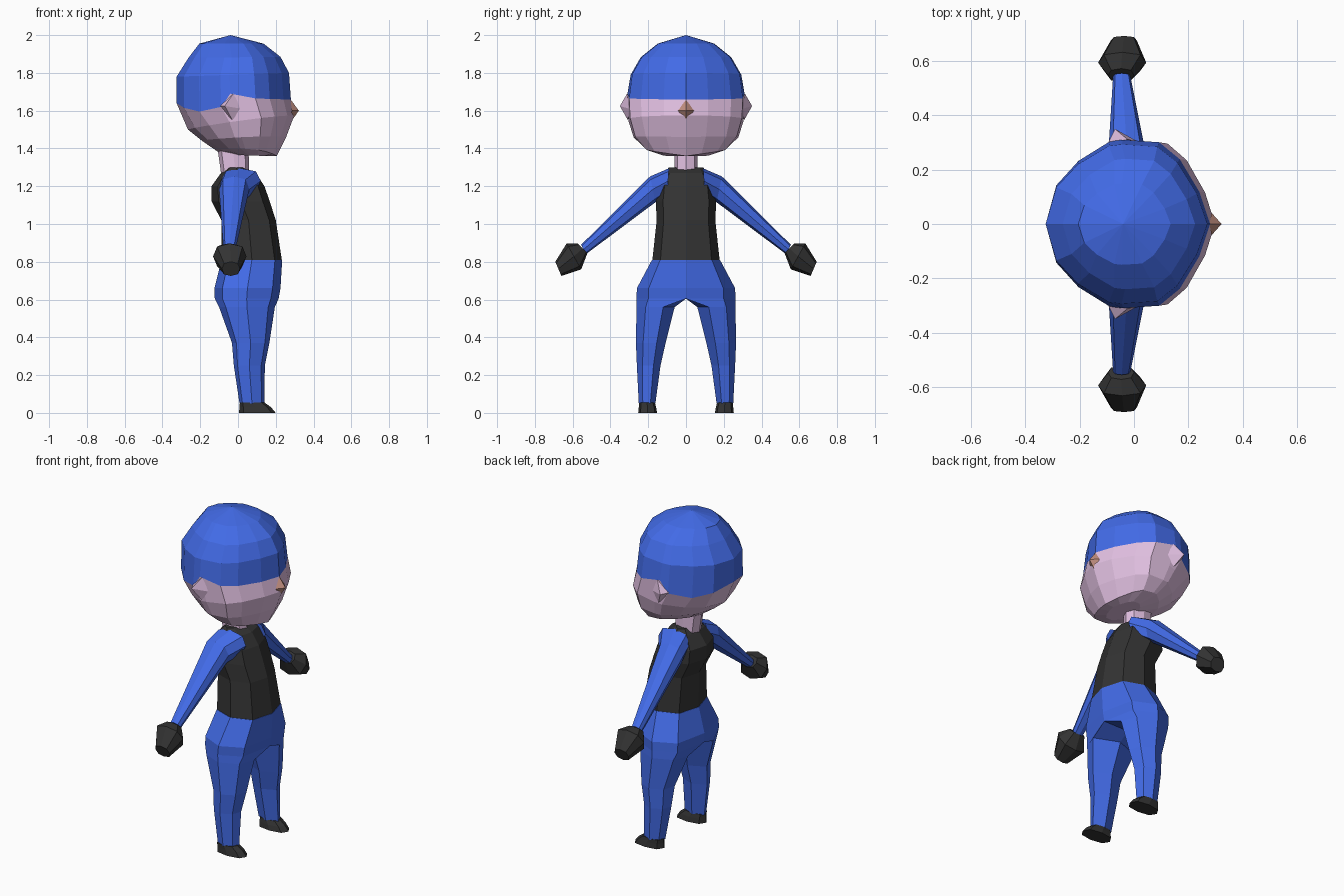
import bpy, bmesh

if "Cube" in bpy.data.objects:
    bpy.data.objects.remove(bpy.data.objects["Cube"])

def material(name, rgb):
    m = bpy.data.materials.new(name)
    m.diffuse_color = (*rgb, 1)
    m.use_nodes = True
    m.node_tree.nodes["Principled BSDF"].inputs["Base Color"].default_value = m.diffuse_color
    return m

BLUE = material("blue", (0.055, 0.147, 0.80))
BLACK = material("black", (0.033, 0.033, 0.033))
SKIN = material("skin", (0.76, 0.53, 0.76))
TAN = material("tan", (0.55, 0.28, 0.22))

def loft(name, rings, mat, cap_start=True, cap_end=True, mirror=False):
    """Skin rings of equal size; a ring of one point closes to a tip."""
    bm = bmesh.new()
    loops = [[bm.verts.new(p) for p in r] for r in rings]
    for a, b in zip(loops, loops[1:]):
        n = max(len(a), len(b))
        for i in range(n):
            j = (i + 1) % n
            if len(a) == 1:
                bm.faces.new((a[0], b[j], b[i]))
            elif len(b) == 1:
                bm.faces.new((a[i], a[j], b[0]))
            else:
                bm.faces.new((a[i], a[j], b[j], b[i]))
    if cap_start and len(loops[0]) > 2:
        bm.faces.new(loops[0][::-1])
    if cap_end and len(loops[-1]) > 2:
        bm.faces.new(loops[-1])
    bmesh.ops.recalc_face_normals(bm, faces=bm.faces[:])
    me = bpy.data.meshes.new(name)
    bm.to_mesh(me)
    bm.free()
    me.materials.append(mat)
    ob = bpy.data.objects.new(name, me)
    bpy.context.collection.objects.link(ob)
    if mirror:
        md = ob.modifiers.new("mirror", "MIRROR")
        md.use_axis = (False, True, False)
        md.use_mirror_merge = False
    return ob

C = 0.76
OCT = [(1, 0), (C, C), (0, 1), (-C, C), (-1, 0), (-C, -C), (0, -1), (C, -C)]
# Half pelvis (flat inner side) and leg sections
HIP = [(1, -1), (C, .52), (0, 1), (-C, .52), (-1, -1), (0, -1)]
LEG = [(1, -.4), (C, .52), (0, 1), (-C, .52), (-1, -.4), (0, -1)]

def flat(z, xb, xf, y0, y1, section=OCT):
    """Level ring filling the given x and y range."""
    return [((xb + xf) / 2 + u * (xf - xb) / 2, (y0 + y1) / 2 + v * (y1 - y0) / 2, z)
            for u, v in section]

def limb(up, low, xb, xf):
    """Eight-sided ring across an arm, from upper (y, z) to lower (y, z)."""
    return [((xb + xf) / 2 + u * (xf - xb) / 2,
             (up[0] + low[0]) / 2 + v * (up[0] - low[0]) / 2,
             (up[1] + low[1]) / 2 + v * (up[1] - low[1]) / 2) for u, v in OCT]

# Head: one half section, mirrored in y
HALF = [(1, 0), (.87, .38), (.63, .77), (.38, .97), (-.06, 1), (-.22, .98),
        (-.6, .75), (-.87, .46), (-1, 0)]
HEM = [1.66, 1.66, 1.662, 1.665, 1.69, 1.62, 1.595, 1.615, 1.64]

def head_ring(zf, zb, xf, xb, w, lift=0, zs=None):
    pts = []
    for i, (u, v) in enumerate(HALF):
        z = zs[i] if zs else zf + (zb - zf) * (1 - u) / 2 + lift * v
        pts.append(((xf + xb) / 2 + u * (xf - xb) / 2, v * w, z))
    return pts + [(x, -y, z) for x, y, z in pts[-2:0:-1]]

hem = head_ring(0, 0, .28, -.325, .31, zs=HEM)
loft("hair_cap", [[(-.04, 0, 2)],
                  head_ring(1.955, 1.955, .135, -.205, .15),
                  head_ring(1.885, 1.88, .225, -.262, .24),
                  head_ring(1.80, 1.78, .27, -.325, .293),
                  hem], BLUE, cap_end=False)
loft("face", [hem,
              head_ring(1.575, 1.50, .298, -.265, .305, .01),
              head_ring(1.46, 1.44, .255, -.19, .277, .01),
              head_ring(1.36, 1.385, .205, -.11, .215, .025),
              head_ring(1.36, 1.365, .15, 0, .12)], SKIN, cap_start=False)
loft("nose", [[(.278, 0, 1.66), (.285, .042, 1.6), (.28, 0, 1.54), (.285, -.042, 1.6)],
              [(.322, 0, 1.6)]], TAN)
loft("ear", [[(-.025, .312, 1.69), (.02, .30, 1.61), (-.03, .308, 1.55), (-.105, .28, 1.625)],
             [(-.07, .35, 1.625)]], SKIN, mirror=True)
loft("neck", [flat(1.27, -.09, .06, -.06, .06), flat(1.41, -.11, .055, -.06, .06)], SKIN)

# Torso
loft("torso", [flat(z, xb, xf, -w, w) for z, xb, xf, w in (
    (.81, -.085, .232, .178), (1.02, -.088, .2, .155), (1.12, -.14, .168, .16),
    (1.2, -.14, .14, .15), (1.27, -.09, .095, .115), (1.30, -.05, .03, .09))], BLACK)

# Trousers: each half of the pelvis runs on into its leg
loft("trouser_half", [flat(.81, -.087, .234, 0, .18, HIP),
                      flat(.66, -.125, .225, 0, .26, HIP),
                      flat(.605, -.123, .215, 0, .262, HIP),
                      flat(.56, -.10, .195, .06, .262, LEG),
                      flat(.37, -.032, .166, .108, .265, LEG),
                      flat(.25, -.022, .142, .135, .26, LEG),
                      flat(.05, .008, .14, .162, .25, LEG)], BLUE, mirror=True)
loft("shoe", [flat(.055, .01, .14, .165, .248), flat(.03, .008, .175, .158, .25),
              flat(0, .005, .2, .153, .253)], BLACK, mirror=True)

# Arms and gloves
loft("arm", [limb((.09, 1.295), (.10, 1.16), -.09, .12),
             limb((.19, 1.252), (.162, 1.115), -.10, .06),
             limb((.555, .89), (.53, .84), -.077, -.013)], BLUE, mirror=True)
loft("glove", [limb((.572, .897), (.522, .845), -.095, 0),
               limb((.632, .897), (.555, .76), -.132, .045),
               limb((.692, .80), (.66, .725), -.085, .01)], BLACK, mirror=True)
